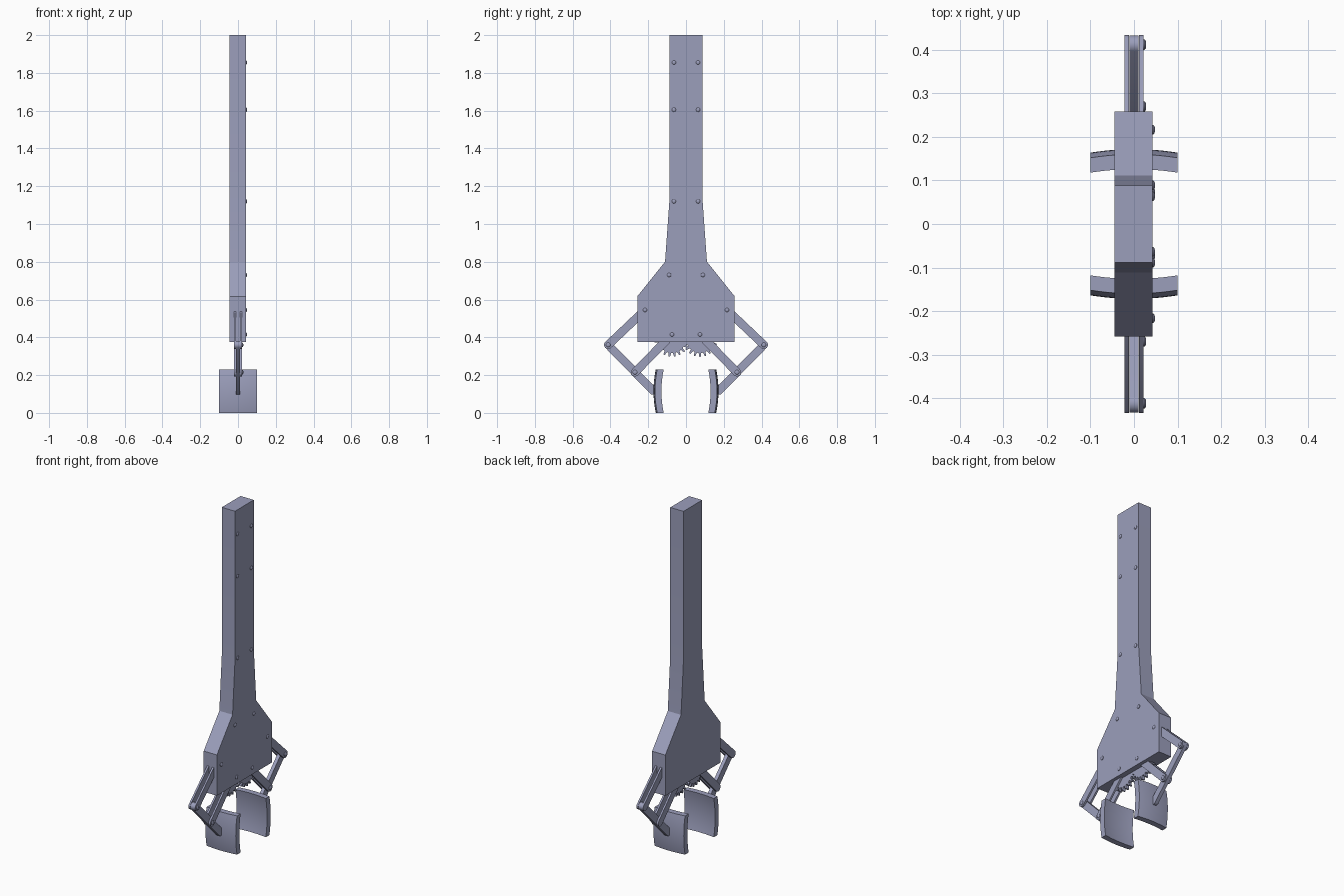
import bpy, bmesh, math

if "Cube" in bpy.data.objects:
    bpy.data.objects.remove(bpy.data.objects["Cube"])

steel = bpy.data.materials.new("lavender_grey_metal")
steel.diffuse_color = (0.33, 0.345, 0.50, 1)
steel.use_nodes = True
steel.node_tree.nodes["Principled BSDF"].inputs["Base Color"].default_value = steel.diffuse_color


def finish(name, bm):
    bmesh.ops.recalc_face_normals(bm, faces=bm.faces)
    me = bpy.data.meshes.new(name)
    bm.to_mesh(me)
    bm.free()
    me.materials.append(steel)
    ob = bpy.data.objects.new(name, me)
    bpy.context.collection.objects.link(ob)
    bpy.ops.object.select_all(action='DESELECT')
    ob.select_set(True)
    bpy.context.view_layer.objects.active = ob
    bpy.ops.object.shade_smooth_by_angle(angle=math.radians(30))
    return ob


def prism(name, profile, x0, x1):
    """Extrude a (y, z) outline along x."""
    bm = bmesh.new()
    a = [bm.verts.new((x0, y, z)) for y, z in profile]
    b = [bm.verts.new((x1, y, z)) for y, z in profile]
    n = len(profile)
    bm.faces.new(a)
    bm.faces.new(b[::-1])
    for i in range(n):
        j = (i + 1) % n
        bm.faces.new((a[i], b[i], b[j], a[j]))
    return finish(name, bm)


def capsule(p, q, r, n=10):
    """Round-ended bar outline from p to q."""
    ang = math.atan2(q[1] - p[1], q[0] - p[0])
    pts = []
    for c, start in ((q, ang - math.pi / 2), (p, ang + math.pi / 2)):
        for i in range(n + 1):
            t = start + math.pi * i / n
            pts.append((c[0] + r * math.cos(t), c[1] + r * math.sin(t)))
    return pts


def circle(c, r, n=20):
    return [(c[0] + r * math.cos(2 * math.pi * i / n),
             c[1] + r * math.sin(2 * math.pi * i / n)) for i in range(n)]


def screw(name, y, z, x, r=0.011, h=0.006):
    """Domed screw head facing +x."""
    bm = bmesh.new()
    n, rings = 16, []
    for x_off, k in ((-0.004, 1), (h * 0.35, 1), (h * 0.75, 0.8), (h, 0.45)):
        rings.append([bm.verts.new((x + x_off, py, pz))
                      for py, pz in circle((y, z), r * k, n)])
    for lo, hi in zip(rings, rings[1:]):
        for i in range(n):
            j = (i + 1) % n
            bm.faces.new((lo[i], lo[j], hi[j], hi[i]))
    bm.faces.new(rings[0])
    bm.faces.new(rings[-1])
    finish(name, bm)


def gear(name, c, s):
    pts, teeth = [], 20
    for i in range(teeth):
        for f, r in ((-0.30, 0.073), (-0.13, 0.093), (0.13, 0.093), (0.30, 0.073)):
            t = 2 * math.pi * (i + f + (0.5 if s < 0 else 0)) / teeth
            pts.append((c[0] + r * math.cos(t), c[1] + r * math.sin(t)))
    prism(name, pts, -0.010, 0.010)


def pad(name, s):
    """Dished gripping plate, curved in both directions."""
    bm = bmesh.new()
    nx, nz = 12, 14
    sides = []
    for thick in (0, 0.034):
        g = []
        for i in range(nx + 1):
            u = 2 * i / nx - 1
            row = []
            for k in range(nz + 1):
                w = 2 * k / nz - 1
                y = 0.118 + thick + 0.012 * (1 - w * w) + 0.008 * (1 - u * u)
                row.append(bm.verts.new((0.1 * u, s * y, 0.115 + 0.115 * w)))
            g.append(row)
        for i in range(nx):
            for k in range(nz):
                bm.faces.new((g[i][k], g[i + 1][k], g[i + 1][k + 1], g[i][k + 1]))
        sides.append(g)
    a, b = sides
    for i in range(nx):
        for k in (0, nz):
            bm.faces.new((a[i][k], a[i + 1][k], b[i + 1][k], b[i][k]))
    for k in range(nz):
        for i in (0, nx):
            bm.faces.new((a[i][k], a[i][k + 1], b[i][k + 1], b[i][k]))
    finish(name, bm)


# Handle and flared housing
half = [(0.258, 0.375), (0.258, 0.617), (0.111, 0.80), (0.088, 1.12), (0.088, 2.0)]
prism("housing", half + [(-y, z) for y, z in reversed(half)], -0.045, 0.042)

# Linkage, pads and screws, once per side
for s, side in ((1, "right"), (-1, "left")):
    top, elbow = (s * 0.217, 0.545), (s * 0.412, 0.36)
    hub, knee, tip = (s * 0.074, 0.415), (s * 0.27, 0.215), (s * 0.175, 0.118)

    # Paired outer and inner plates with the finger bar between them
    for x0, x1, layer in ((-0.022, -0.011, "back"), (0.011, 0.022, "front")):
        prism(f"{side}_outer_link_{layer}", capsule(top, elbow, 0.022), x0, x1)
        prism(f"{side}_inner_link_{layer}", capsule(hub, knee, 0.022), x0, x1)
    prism(f"{side}_finger_bar", capsule(elbow, tip, 0.0215), -0.0105, 0.0105)
    gear(f"{side}_gear", (s * 0.074, 0.39), s)
    pad(f"{side}_grip_pad", s)

    # Joint pins on the links
    for nm, (y, z) in (("elbow", elbow), ("knee", knee)):
        screw(f"{side}_{nm}_pin", y, z, 0.022, 0.012, 0.006)

    # Housing screws on the +x face
    for i, (y, z) in enumerate(((0.064, 1.855), (0.064, 1.605), (0.064, 1.12),
                                (0.089, 0.73), (0.217, 0.545), (0.074, 0.415))):
        screw(f"{side}_housing_screw_{i}", s * y, z, 0.042)
